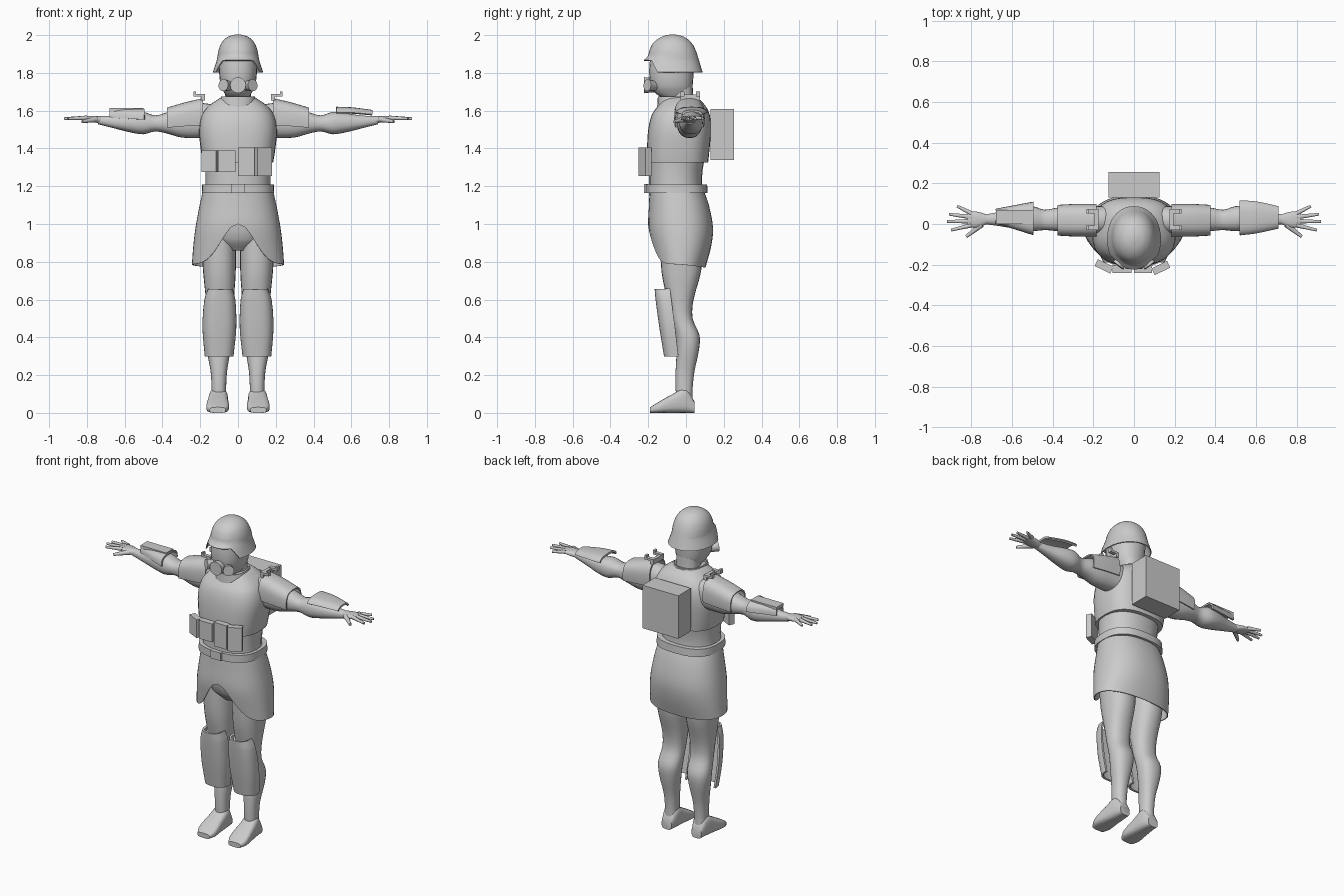
import bpy
import bmesh
from math import pi, cos, sin, exp
from mathutils import Vector, Matrix

cube = bpy.data.objects.get("Cube")
if cube:
    bpy.data.objects.remove(cube, do_unlink=True)

grey = bpy.data.materials.new("plain_grey")
grey.use_nodes = True
grey.diffuse_color = (0.6, 0.6, 0.6, 1)
grey.node_tree.nodes["Principled BSDF"].inputs["Base Color"].default_value = grey.diffuse_color


def finish(name, bm, mirror=False, shell=0.0, angle=40):
    """Turn a bmesh into a named, shaded object."""
    bmesh.ops.recalc_face_normals(bm, faces=bm.faces[:])
    mesh = bpy.data.meshes.new(name)
    bm.to_mesh(mesh)
    bm.free()
    mesh.materials.append(grey)
    obj = bpy.data.objects.new(name, mesh)
    bpy.context.collection.objects.link(obj)
    bpy.ops.object.select_all(action="DESELECT")
    obj.select_set(True)
    bpy.context.view_layer.objects.active = obj
    if shell:
        mod = obj.modifiers.new("Thickness", "SOLIDIFY")
        mod.thickness = shell
        mod.offset = 0
        bpy.ops.object.modifier_apply(modifier=mod.name)
    if mirror:
        mod = obj.modifiers.new("Mirror", "MIRROR")
        mod.use_clip = False
        mod.use_mirror_merge = False
        bpy.ops.object.modifier_apply(modifier=mod.name)
    bpy.ops.object.shade_smooth_by_angle(angle=angle * pi / 180)
    return obj


def section(stations, t):
    """Smoothly interpolated bounds of a form at distance t along its axis."""
    last = len(stations) - 1
    rising = stations[-1][0] > stations[0][0]
    i = 0
    while i < last - 1 and (t > stations[i + 1][0]) == rising:
        i += 1
    p, q = stations[i], stations[i + 1]
    before, after = stations[max(i - 1, 0)], stations[min(i + 2, last)]
    span = q[0] - p[0]
    s = (t - p[0]) / span
    out = []
    for k in range(1, 5):
        m = (q[k] - before[k]) / (q[0] - before[0]) * span
        n = (after[k] - p[k]) / (after[0] - p[0]) * span
        out.append(p[k] + s * m + s * s * (3 * (q[k] - p[k]) - 2 * m - n)
                   + s ** 3 * (2 * (p[k] - q[k]) + m + n))
    return out


def place(axis, t, a, b):
    return {"x": (t, a, b), "y": (a, t, b), "z": (a, b, t)}[axis]


def loft(name, axis, stations, power=2.3, steps=3, sides=24, arc=None, end=None,
         caps=True, **options):
    """Skin rounded sections (distance, low, high, low, high) along an axis."""
    bm = bmesh.new()
    first, final = stations[0][0], stations[-1][0]
    levels = [p[0] + (q[0] - p[0]) * k / steps
              for p, q in zip(stations, stations[1:]) for k in range(steps)] + [final]
    a0, a1 = arc or (0, 2 * pi)
    angles = [a0 + (a1 - a0) * j / sides for j in range(sides + (1 if arc else 0))]
    rings = []
    for level in levels:
        ring = []
        for angle in angles:
            c, s = cos(angle), sin(angle)
            t = level
            if end:
                t = first + (end(c, s) - first) * (level - first) / (final - first)
            l0, h0, l1, h1 = section(stations, t)
            u = abs(c) ** (2 / power) * (1 if c > 0 else -1)
            v = abs(s) ** (2 / power) * (1 if s > 0 else -1)
            ring.append(bm.verts.new(place(axis, t, (l0 + h0 + u * (h0 - l0)) / 2,
                                           (l1 + h1 + v * (h1 - l1)) / 2)))
        rings.append(ring)
    n = len(angles)
    for lower, upper in zip(rings, rings[1:]):
        for j in range(sides):
            k = (j + 1) % n
            bm.faces.new((lower[j], lower[k], upper[k], upper[j]))
    if caps and not arc:
        bm.faces.new(rings[0])
        if not end:
            bm.faces.new(rings[-1])
    return finish(name, bm, **options)


def box(name, low, high, turn=0, **options):
    low, high = Vector(low), Vector(high)
    size = high - low
    bm = bmesh.new()
    matrix = (Matrix.Translation((low + high) / 2) @ Matrix.Rotation(turn, 4, "Z")
              @ Matrix.Diagonal((*size, 1)))
    bmesh.ops.create_cube(bm, size=1, matrix=matrix)
    return finish(name, bm, **options)


def rod(name, start, stop, r1, r2, sides=16, **options):
    start, stop = Vector(start), Vector(stop)
    way = stop - start
    bm = bmesh.new()
    matrix = Matrix.Translation((start + stop) / 2) @ way.to_track_quat("Z", "Y").to_matrix().to_4x4()
    bmesh.ops.create_cone(bm, cap_ends=True, segments=sides, radius1=r1, radius2=r2,
                          depth=way.length, matrix=matrix)
    return finish(name, bm, **options)


def upright(rows):
    """Stations symmetric in x: (height, half width, front, back)."""
    return [(z, -w, w, f, b) for z, w, f, b in rows]


# Head, neck and helmet
loft("head", "z", upright([(1.66, .05, -.11, .01), (1.69, .07, -.16, .025), (1.73, .09, -.185, .035),
                           (1.8, .1, -.195, .04), (1.88, .1, -.19, .045)]))
loft("neck", "z", upright([(1.56, .09, -.11, .06), (1.65, .07, -.09, .04), (1.74, .07, -.09, .035)]))


def helmet_rim(c, s):
    f = min(max((-s - .45) / .25, 0), 1)
    return 1.803 + .062 * f * f * (3 - 2 * f)


loft("helmet", "z", upright([(2, .015, -.085, -.055), (1.99, .05, -.125, -.015), (1.96, .083, -.168, .025),
                             (1.92, .1, -.19, .048), (1.885, .106, -.2, .06), (1.865, .11, -.222, .066),
                             (1.803, .13, -.235, .085)]),
     power=2.1, sides=40, end=helmet_rim, shell=.006)

# Breathing mask
rod("mask_filter", (0, -.15, 1.735), (0, -.222, 1.735), .036, .042)
rod("mask_canisters", (.035, -.15, 1.73), (.078, -.205, 1.735), .022, .032, mirror=True)

# Torso, vest and collar
loft("waist", "z", upright([(1.15, .175, -.195, .09), (1.25, .172, -.195, .085), (1.36, .18, -.195, .1)]))
loft("vest", "z", upright([(1.325, .186, -.205, .117), (1.4, .198, -.206, .125), (1.5, .206, -.2, .132),
                           (1.58, .19, -.18, .125), (1.63, .15, -.145, .1), (1.67, .09, -.115, .06)]),
     power=2.7, sides=32)
loft("collar", "z", upright([(1.6, .105, -.15, .06), (1.675, .085, -.145, .045)]), shell=.008, caps=False)

# Hips, belt and skirt
loft("pelvis", "z", upright([(.86, .07, -.1, .06), (.92, .15, -.15, .1), (1.05, .19, -.17, .11),
                             (1.18, .175, -.18, .09)]))
loft("belt", "z", upright([(1.163, .192, -.213, .115), (1.21, .19, -.213, .112)]), power=2.6, sides=32)
box("belt_buckle", (-.035, -.222, 1.163), (.035, -.2, 1.212))


def skirt_hem(c, s):
    return .785 + .215 * exp(-(c / .45) ** 2) if s < 0 else .785 - .015 * s


loft("skirt", "z", upright([(1.175, .183, -.19, .092), (1.1, .2, -.193, .118), (.98, .222, -.197, .14),
                            (.88, .234, -.18, .13), (.77, .242, -.155, .1)]),
     sides=48, end=skirt_hem, caps=False, shell=.006)

# Legs, feet and shin guards
loft("legs", "z", [(.06, .065, .14, -.05, .035), (.13, .063, .14, -.055, .035), (.22, .058, .145, -.055, .045),
                   (.33, .04, .165, -.05, .068), (.41, .03, .172, -.055, .072), (.5, .03, .165, -.08, .035),
                   (.6, .022, .17, -.1, .04), (.75, .012, .185, -.13, .08), (.98, .01, .2, -.14, .1)],
     mirror=True)
loft("feet", "y", [(-.19, .065, .15, 0, .03), (-.15, .048, .167, 0, .055), (-.07, .052, .16, 0, .1),
                   (0, .056, .15, 0, .13), (.045, .07, .138, 0, .06)], power=3.2, mirror=True)
loft("shin_guards", "z", [(.3, .03, .17, -.11, .03), (.45, .015, .182, -.135, .02),
                          (.6, .02, .172, -.155, 0), (.655, .035, .152, -.16, -.01)],
     arc=(pi, 2 * pi), power=2.8, shell=.012, mirror=True)

# Arms and shoulder pads
loft("arms", "x", [(.12, -.05, .09, 1.46, 1.63), (.2, -.05, .087, 1.455, 1.64), (.3, -.045, .085, 1.458, 1.615),
                   (.38, -.035, .08, 1.48, 1.59), (.44, -.03, .07, 1.49, 1.575), (.5, -.035, .088, 1.475, 1.593),
                   (.56, -.028, .085, 1.483, 1.588), (.65, -.012, .062, 1.505, 1.575),
                   (.74, 0, .045, 1.528, 1.57)], mirror=True)
loft("shoulder_pads", "x", [(.185, -.058, .095, 1.47, 1.662), (.28, -.058, .095, 1.47, 1.64),
                            (.375, -.053, .09, 1.47, 1.612)],
     arc=(-.1 * pi, 1.1 * pi), power=2.8, shell=.008, mirror=True)

# Hands
loft("palms", "x", [(.72, .002, .045, 1.53, 1.57), (.77, -.018, .06, 1.54, 1.573),
                    (.82, -.015, .062, 1.55, 1.572)], mirror=True)
for label, root, tip in (("little", .052, (.87, .088)), ("ring", .034, (.91, .048)),
                         ("middle", .014, (.92, .012)), ("index", -.006, (.9, -.03))):
    rod(label + "_fingers", (.8, root, 1.562), (*tip, 1.558), .012, .007, sides=10, mirror=True)
rod("thumbs", (.75, -.002, 1.555), (.825, -.062, 1.542), .016, .008, sides=10, mirror=True)

# Forearm guards, one shape per side
top_arc = (.12 * pi, .88 * pi)
loft("left_forearm_guard", "x", [(.52, -.055, .115, 1.505, 1.615), (.6, -.045, .11, 1.51, 1.612),
                                 (.71, -.02, .085, 1.515, 1.598)],
     arc=top_arc, power=3, sides=12, shell=.012)
loft("right_forearm_guard", "x", [(-.68, .008, .07, 1.52, 1.605), (-.495, -.05, .105, 1.5, 1.605)],
     arc=(0, pi), power=3, sides=12, shell=.01)
box("right_forearm_plate", (-.68, 0, 1.596), (-.5, .07, 1.615))

# Shoulder brackets: a stepped base with two prongs
box("bracket_bases", (.175, -.03, 1.655), (.195, .075, 1.685), mirror=True)
for label, y in (("front", -.03), ("rear", .052)):
    box(label + "_bracket_prongs", (.175, y, 1.675), (.235, y + .023, 1.688), mirror=True)
    box(label + "_bracket_tips", (.222, y, 1.675), (.235, y + .023, 1.702), mirror=True)

# Backpack and belly pouches
box("backpack", (-.125, .13, 1.34), (.125, .255, 1.61))
for label, x0, x1, low, high, y, turn in (
        ("right_outer", -.19, -.105, 1.275, 1.39, -.227, -.45), ("right_inner", -.105, -.012, 1.275, 1.39, -.24, 0),
        ("left_inner", 0, .088, 1.255, 1.405, -.24, 0), ("left_outer", .09, .175, 1.255, 1.405, -.235, .45)):
    box(label + "_pouch", (x0, y, low), (x1, y + .037, high), turn=turn)
